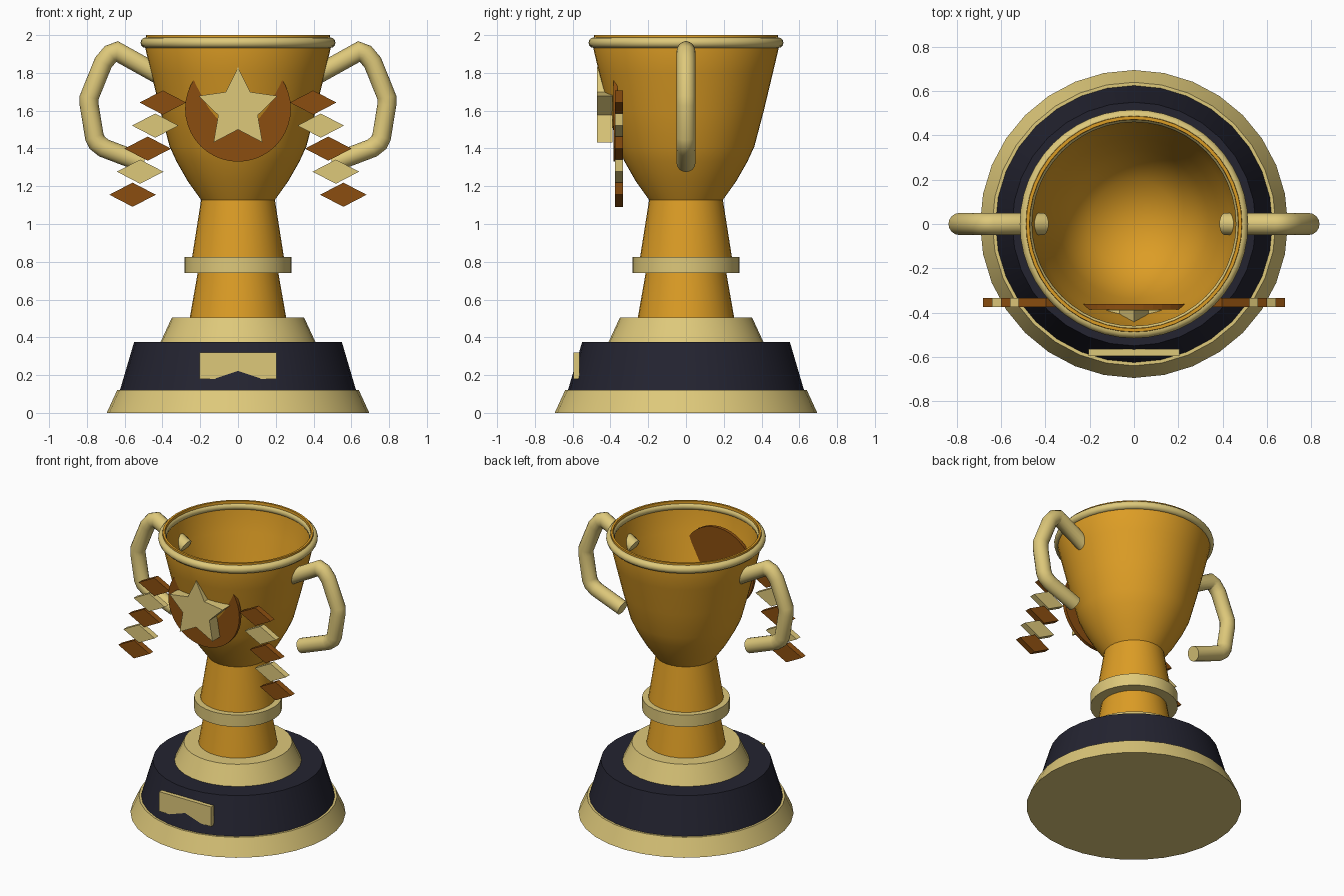
import bpy
import math
from math import pi, sin, cos
from mathutils import Vector

cube = bpy.data.objects.get("Cube")
if cube:
    bpy.data.objects.remove(cube, do_unlink=True)


def material(name, rgb):
    mat = bpy.data.materials.new(name)
    mat.use_nodes = True
    mat.diffuse_color = (*rgb, 1)
    mat.node_tree.nodes["Principled BSDF"].inputs["Base Color"].default_value = (*rgb, 1)
    return mat


pale_gold = material("pale gold", (0.73, 0.58, 0.195))
amber = material("amber gold", (0.72, 0.337, 0.0185))
bronze = material("bronze brown", (0.258, 0.076, 0.005))
navy = material("dark navy", (0.017, 0.017, 0.03))


def finish(obj, name, mat, angle=None):
    obj.name = name
    obj.data.materials.append(mat)
    if angle:
        bpy.ops.object.select_all(action='DESELECT')
        obj.select_set(True)
        bpy.context.view_layer.objects.active = obj
        bpy.ops.object.shade_smooth_by_angle(angle=math.radians(angle))
    return obj


def mesh_object(name, verts, faces, mat, angle=None):
    mesh = bpy.data.meshes.new(name)
    mesh.from_pydata(verts, [], faces)
    obj = bpy.data.objects.new(name, mesh)
    bpy.context.collection.objects.link(obj)
    return finish(obj, name, mat, angle)


def frustum(name, r_low, r_high, z_low, z_high, mat):
    bpy.ops.mesh.primitive_cone_add(vertices=32, radius1=r_low, radius2=r_high,
                                    depth=z_high - z_low,
                                    location=(0, 0, (z_low + z_high) / 2))
    return finish(bpy.context.object, name, mat, 35)


def lathe(name, profile, mat, sides=48):
    """Spin a closed-ended (radius, height) profile around z."""
    verts, faces = [], []
    for r, z in profile:
        verts += [(r * cos(2 * pi * i / sides), r * sin(2 * pi * i / sides), z)
                  for i in range(sides)]
    for k in range(len(profile) - 1):
        for i in range(sides):
            j = (i + 1) % sides
            a, b = k * sides, (k + 1) * sides
            faces.append((a + i, a + j, b + j, b + i))
    last = (len(profile) - 1) * sides
    faces.append(tuple(reversed(range(sides))))
    faces.append(tuple(range(last, last + sides)))
    return mesh_object(name, verts, faces, mat, 40)


def plate(name, outline, y_front, y_back, mat):
    """Extrude a counter-clockwise (x, z) outline along y."""
    n = len(outline)
    verts = [(x, y, z) for y in (y_front, y_back) for x, z in outline]
    faces = [tuple(range(n)), tuple(reversed(range(n, 2 * n)))]
    faces += [(i, i + n, (i + 1) % n + n, (i + 1) % n) for i in range(n)]
    return mesh_object(name, verts, faces, mat)


def ring_outline(radii, count, cz):
    return [(radii[i % len(radii)] * cos(pi / 2 + 2 * pi * i / count),
             cz + radii[i % len(radii)] * sin(pi / 2 + 2 * pi * i / count))
            for i in range(count)]


# Stepped base and stem
frustum("base_foot", 0.695, 0.64, 0, 0.12, pale_gold)
frustum("base_block", 0.625, 0.55, 0.12, 0.375, navy)
frustum("base_step", 0.41, 0.35, 0.375, 0.505, pale_gold)
frustum("lower_stem", 0.255, 0.205, 0.505, 0.79, amber)
frustum("stem_collar", 0.283, 0.283, 0.74, 0.825, pale_gold)
frustum("upper_stem", 0.243, 0.195, 0.825, 1.13, amber)

# Hollow cup: outer wall, lip, then inner wall down to the floor
lathe("cup", [(0.06, 1.115), (0.19, 1.12), (0.265, 1.225), (0.325, 1.33), (0.362, 1.41),
              (0.412, 1.6), (0.46, 1.8), (0.493, 1.94), (0.487, 2.0),
              (0.472, 2.0), (0.468, 1.94), (0.435, 1.8), (0.388, 1.6),
              (0.338, 1.41), (0.29, 1.31), (0.2, 1.2), (0.06, 1.15)], amber)
bpy.ops.mesh.primitive_torus_add(major_radius=0.488, minor_radius=0.028,
                                 major_segments=48, minor_segments=12,
                                 location=(0, 0, 1.96))
finish(bpy.context.object, "cup_rim", pale_gold, 60)


# Handles: a round tube swept along a bent path
def handle(name, side):
    path = [(0.41, 1.785), (0.64, 1.913), (0.675, 1.9), (0.713, 1.855), (0.788, 1.67),
            (0.788, 1.63), (0.76, 1.46), (0.745, 1.43), (0.71, 1.402), (0.5, 1.322)]
    pts = [Vector((side * x, 0, z)) for x, z in path]
    sides, radius = 16, 0.05
    verts, faces = [], []
    for k, p in enumerate(pts):
        before = (p - pts[k - 1]).normalized() if k else None
        after = (pts[k + 1] - p).normalized() if k < len(pts) - 1 else None
        tangent = ((before or after) + (after or before)).normalized()
        normal = Vector((-tangent.z, 0, tangent.x)) * side
        stretch = 1 / tangent.dot(after or before)
        for i in range(sides):
            a = 2 * pi * i / sides
            offset = normal * (cos(a) * stretch) + Vector((0, side * sin(a), 0))
            verts.append(p + offset * radius)
    for k in range(len(pts) - 1):
        for i in range(sides):
            a, b, j = k * sides, (k + 1) * sides, (i + 1) % sides
            faces.append((a + i, b + i, b + j, a + j))
    end = (len(pts) - 1) * sides
    faces += [tuple(range(sides)), tuple(reversed(range(end, end + sides)))]
    obj = mesh_object(name, verts, faces, pale_gold)
    # Make the winding consistent before smoothing
    import bmesh
    bm = bmesh.new()
    bm.from_mesh(obj.data)
    bmesh.ops.recalc_face_normals(bm, faces=bm.faces)
    bm.to_mesh(obj.data)
    bm.free()
    bpy.context.view_layer.objects.active = obj
    bpy.ops.object.select_all(action='DESELECT')
    obj.select_set(True)
    bpy.ops.object.shade_smooth_by_angle(angle=math.radians(50))


handle("left_handle", 1)
handle("right_handle", -1)

# Front medallion and star
plate("medallion", ring_outline([0.28], 40, 1.61), -0.385, -0.362, bronze)
plate("star", ring_outline([0.22, 0.11], 10, 1.61), -0.472, -0.388, pale_gold)

# Hanging rows of diamond leaves
for side, label in ((1, "left"), (-1, "right")):
    for i in range(5):
        cx, cz = side * (0.398 + 0.04 * i), 1.643 - 0.122 * i
        diamond = [(cx - 0.123, cz), (cx, cz - 0.064), (cx + 0.123, cz), (cx, cz + 0.064)]
        plate(f"{label}_leaf_{i + 1}", diamond, -0.375, -0.333,
              pale_gold if i % 2 else bronze)

# Blank name plate set into the base
plate("name_plate", [(-0.205, 0.18), (0.205, 0.18), (0.205, 0.32), (-0.205, 0.32)],
      -0.595, -0.565, pale_gold)
